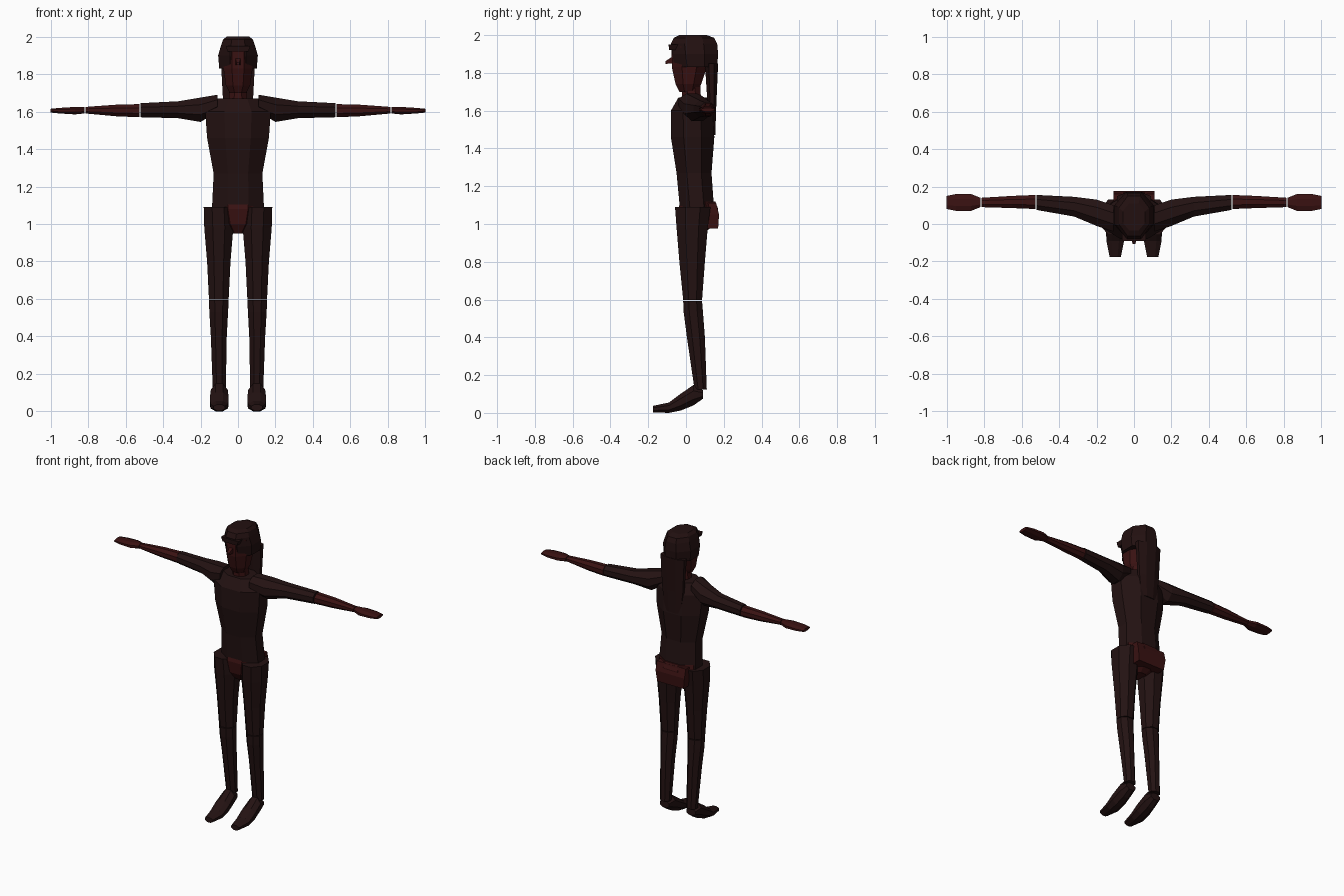
import bpy, bmesh
from math import cos, sin, pi

cube = bpy.data.objects.get("Cube")
if cube:
    bpy.data.objects.remove(cube)


def material(name, colour):
    mat = bpy.data.materials.new(name)
    mat.use_nodes = True
    mat.diffuse_color = (*colour, 1)
    mat.node_tree.nodes["Principled BSDF"].inputs["Base Color"].default_value = (*colour, 1)
    return mat


cloth = material("dark maroon cloth", (.017, .006, .006))
skin = material("deep red skin", (.042, .006, .006))
hair = material("brown black hair", (.016, .005, .005))


def place(axis, along, a, b):
    """Put a section point in space for a loft running along an axis."""
    return {"x": (along, a, b), "y": (a, along, b), "z": (a, b, along)}[axis]


def loft(name, axis, rings, mat, sides=8, mirrored=False):
    """Flat-faced skin through rings of (position, a low, a high, b low, b high)."""
    bm = bmesh.new()
    grow = 1 / cos(pi / sides)
    loops = []
    for along, a0, a1, b0, b1 in rings:
        loop = []
        for i in range(sides):
            angle = (i + .5) * 2 * pi / sides
            a = (a0 + a1) / 2 + (a1 - a0) / 2 * grow * cos(angle)
            b = (b0 + b1) / 2 + (b1 - b0) / 2 * grow * sin(angle)
            loop.append(bm.verts.new(place(axis, along, a, b)))
        loops.append(loop)
    for low, high in zip(loops, loops[1:]):
        for i in range(sides):
            j = (i + 1) % sides
            bm.faces.new((low[i], low[j], high[j], high[i]))
    bm.faces.new(loops[0])
    bm.faces.new(loops[-1])
    bmesh.ops.recalc_face_normals(bm, faces=bm.faces)
    make_object(name, bm, mat)
    if mirrored:
        bmesh.ops.scale(bm, vec=(-1, 1, 1), verts=bm.verts)
        bmesh.ops.reverse_faces(bm, faces=bm.faces)
        make_object(name.replace("left", "right"), bm, mat)
    bm.free()


def make_object(name, bm, mat):
    mesh = bpy.data.meshes.new(name)
    bm.to_mesh(mesh)
    mesh.materials.append(mat)
    bpy.context.collection.objects.link(bpy.data.objects.new(name, mesh))


def centred(rings):
    """Expand (position, half width, b low, b high) to a ring centred on x."""
    return [(p, -w, w, b0, b1) for p, w, b0, b1 in rings]


# Trunk
loft("torso", "z", centred([
    (1.06, .14, -.03, .15), (1.27, .13, -.05, .135), (1.46, .165, -.08, .15),
    (1.6, .175, -.08, .14), (1.67, .12, -.04, .11)]), cloth)
loft("pelvis", "z", centred([
    (.95, .045, 0, .09), (1, .1, -.03, .16), (1.08, .13, -.04, .17),
    (1.12, .13, -.03, .155)]), skin)
loft("buttocks", "z", centred([
    (.975, .1, .1, .17), (1.05, .11, .08, .175), (1.11, .11, .08, .16)]), skin, 4)

# Arms
loft("left_upper_arm", "x", [
    (.11, -.04, .1, 1.6, 1.69), (.2, -.01, .13, 1.545, 1.675),
    (.32, .04, .145, 1.565, 1.655), (.52, .075, .155, 1.57, 1.645)], cloth, mirrored=True)
loft("left_forearm", "x", [
    (.525, .08, .155, 1.57, 1.64), (.65, .085, .15, 1.575, 1.637),
    (.815, .09, .14, 1.59, 1.625)], skin, mirrored=True)
loft("left_hand", "x", [
    (.82, .09, .14, 1.59, 1.625), (.87, .07, .16, 1.585, 1.625),
    (.95, .07, .16, 1.59, 1.62), (1, .08, .15, 1.595, 1.615)], skin, mirrored=True)

# Legs
loft("left_thigh", "z", [
    (.598, .05, .155, -.015, .085), (.8, .04, .165, -.035, .1),
    (.98, .025, .18, -.05, .115), (1.09, .03, .183, -.058, .13)], cloth, mirrored=True)
loft("left_shin", "z", [
    (.125, .065, .135, .045, .11), (.4, .06, .145, .005, .1),
    (.53, .053, .153, -.012, .09), (.593, .05, .155, -.015, .085)], cloth, mirrored=True)
loft("left_foot", "y", [
    (-.175, .07, .13, .003, .037), (-.09, .053, .147, 0, .055),
    (-.03, .05, .15, .012, .1), (.04, .055, .145, .04, .148),
    (.09, .065, .135, .075, .12)], cloth, mirrored=True)

# Head
loft("neck", "z", centred([(1.64, .05, -.02, .08), (1.76, .045, -.02, .075)]), skin)
loft("face", "z", centred([
    (1.7, .045, -.035, .06), (1.74, .065, -.055, .08), (1.83, .078, -.075, .11),
    (1.94, .08, -.076, .1)]), skin)
loft("hair_cap", "z", centred([
    (1.83, .1, -.06, .165), (1.9, .106, -.073, .17), (1.955, .09, -.08, .165),
    (1.985, .08, -.065, .15), (2, .06, -.035, .11)]), hair)
loft("hair_tail", "z", centred([
    (1.47, .06, .12, .155), (1.62, .078, .115, .16), (1.85, .09, .1, .17)]), hair, 8)
loft("fringe", "z", centred([(1.92, .055, -.09, 0), (1.95, .065, -.092, 0)]), hair, 4)
loft("nose", "y", centred([
    (-.108, .008, 1.848, 1.862), (-.06, .016, 1.85, 1.895)]), skin, 4)
